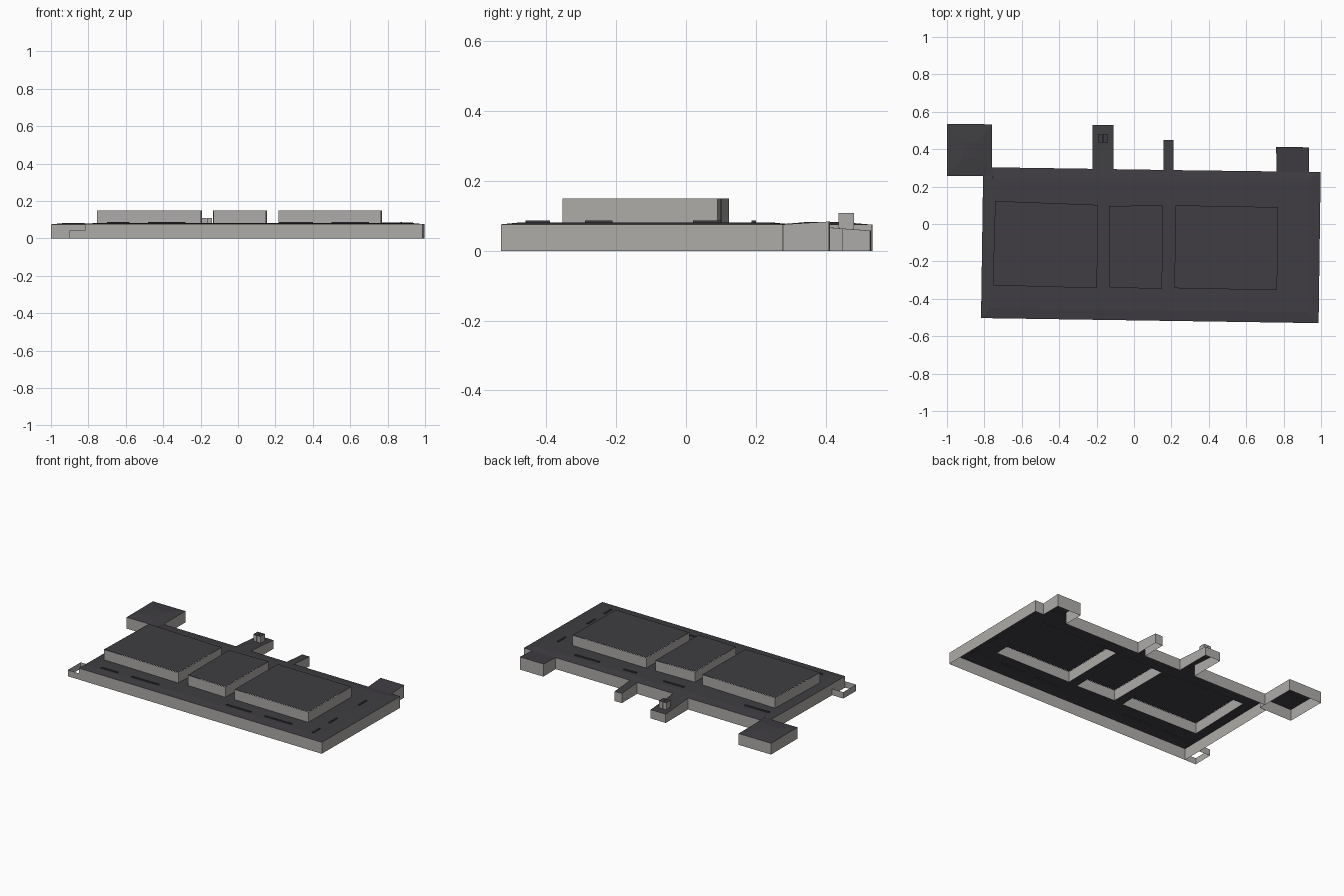
import bpy, bmesh

if "Cube" in bpy.data.objects:
    bpy.data.objects.remove(bpy.data.objects["Cube"])


def material(name, rgb):
    m = bpy.data.materials.new(name)
    m.diffuse_color = (*rgb, 1)
    m.use_nodes = True
    m.node_tree.nodes["Principled BSDF"].inputs["Base Color"].default_value = m.diffuse_color
    return m


WALL = material("pale grey wall", (0.42, 0.41, 0.395))
ROOF = material("charcoal roof", (0.05, 0.047, 0.054))


def finish(name, bm, mat):
    me = bpy.data.meshes.new(name)
    bm.to_mesh(me)
    bm.free()
    me.materials.append(mat)
    ob = bpy.data.objects.new(name, me)
    bpy.context.collection.objects.link(ob)
    return ob


def walls(name, pts, z0, ztop):
    """Open-bottomed ring of single-sheet walls; ztop(x, y) gives the top height."""
    bm = bmesh.new()
    lo = [bm.verts.new((x, y, z0)) for x, y in pts]
    hi = [bm.verts.new((x, y, ztop(x, y))) for x, y in pts]
    n = len(pts)
    for i in range(n):
        j = (i + 1) % n
        bm.faces.new((lo[i], lo[j], hi[j], hi[i]))
    return finish(name, bm, WALL)


def roof(name, loops, heights):
    """Fill the first loop, with inner loops as ridges or openings, then lift it."""
    bm = bmesh.new()
    zs = []
    for pts, h in zip(loops, heights):
        vs = [bm.verts.new((x, y, 0)) for x, y in pts]
        zs += [(v, h(v.co.x, v.co.y)) for v in vs]
        for i in range(len(vs)):
            bm.edges.new((vs[i - 1], vs[i]))
    bmesh.ops.triangle_fill(bm, edges=bm.edges[:], use_beauty=True, normal=(0, 0, 1))
    for v, z in zs:
        v.co.z = z
    bmesh.ops.recalc_face_normals(bm, faces=bm.faces[:])
    if sum(f.normal.z for f in bm.faces) < 0:
        bmesh.ops.reverse_faces(bm, faces=bm.faces[:])
    return finish(name, bm, ROOF)


def flat(z):
    return lambda x, y: z


def eave(x, y):
    """Eave height: the rear wings step or slope away from the main roof."""
    if y > 0.5:
        return 0.058
    if y > 0.42:
        return 0.064
    if y > 0.35:
        return 0.084
    return 0.076


# Main hall outline with its three rear wings
outline = [(-0.818, -0.503), (0.987, -0.53), (0.998, 0.278), (0.935, 0.279),
           (0.935, 0.41), (0.76, 0.412), (0.762, 0.281), (0.21, 0.288),
           (0.21, 0.45), (0.157, 0.45), (0.157, 0.289), (-0.11, 0.293),
           (-0.11, 0.528), (-0.222, 0.53), (-0.222, 0.295), (-0.76, 0.303),
           (-0.76, 0.257), (-0.807, 0.257)]
# Raised rooftop halls
halls = {
    "left_hall": [(-0.755, -0.328), (-0.198, -0.343), (-0.192, 0.102), (-0.742, 0.123)],
    "middle_hall": [(-0.132, -0.338), (0.15, -0.348), (0.155, 0.1), (-0.133, 0.096)],
    "right_hall": [(0.216, -0.343), (0.765, -0.354), (0.77, 0.09), (0.222, 0.1)],
}
DECK = 0.082

# Main walls, and main roof whose edge slopes up to a flat deck cut by the halls
walls("main_walls", outline, 0, eave)
deck_ring = [(-0.77, -0.45), (0.92, -0.47), (0.93, 0.23), (-0.75, 0.24)]


def build_main_roof():
    roof("main_roof_edge", [outline, deck_ring], [eave, flat(DECK)])
    deck = [deck_ring] + list(halls.values())
    roof("main_roof_deck", deck, [flat(DECK)] * 4)


def ring_only(bm_ob, loops):
    """Remove any faces that were filled across the given openings."""
    bm = bmesh.new()
    bm.from_mesh(bm_ob.data)
    bad = []
    for f in bm.faces:
        c = f.calc_center_median()
        for pts in loops:
            if all((b[0] - a[0]) * (c.y - a[1]) - (b[1] - a[1]) * (c.x - a[0]) > 0
                   for a, b in zip(pts, pts[1:] + pts[:1])):
                bad.append(f)
                break
    bmesh.ops.delete(bm, geom=bad, context='FACES')
    bm.to_mesh(bm_ob.data)
    bm.free()


build_main_roof()
ring_only(bpy.data.objects["main_roof_edge"], [deck_ring])
ring_only(bpy.data.objects["main_roof_deck"], list(halls.values()))

for name, pts in halls.items():
    walls(name + "_walls", pts, DECK - 0.002, flat(0.15))
    roof(name + "_roof", [pts], [flat(0.151)])

# Detached corner block with a very shallow peaked roof
block = [(-1.0, 0.257), (-0.807, 0.257), (-0.76, 0.257), (-0.76, 0.303),
         (-0.76, 0.533), (-1.0, 0.535)]
walls("corner_block_walls", block, 0, flat(0.075))
peak = [(-0.92, 0.35), (-0.84, 0.35), (-0.84, 0.44), (-0.92, 0.44)]
roof("corner_block_roof_slope", [block, peak], [flat(0.075), flat(0.083)])
ring_only(bpy.data.objects["corner_block_roof_slope"], [peak])
roof("corner_block_roof_top", [peak], [flat(0.083)])

# Low roofless yard wall at the front left corner
yard = [(-0.9, -0.502), (-0.818, -0.503), (-0.816, -0.37), (-0.898, -0.369)]
walls("yard_wall", yard, 0, flat(0.042))

# Two small vents on the middle wing
for i, x in enumerate((-0.181, -0.152)):
    sq = [(x - 0.0125, 0.437), (x + 0.0125, 0.437), (x + 0.0125, 0.482), (x - 0.0125, 0.482)]
    walls(f"vent_{i}_walls", sq, 0.06, flat(0.108))
    roof(f"vent_{i}_cap", [sq], [flat(0.109)])


# Thin seam strips around the deck
def strip(name, x0, x1, y0, y1):
    bm = bmesh.new()
    bmesh.ops.create_cube(bm, size=1)
    for v in bm.verts:
        v.co = ((x0 + x1) / 2 + v.co.x * (x1 - x0),
                (y0 + y1) / 2 + v.co.y * (y1 - y0), DECK + 0.002 + v.co.z * 0.006)
    finish(name, bm, ROOF)


for i, (a, b) in enumerate([(-0.75, -0.57), (-0.12, 0.03), (0.23, 0.32), (0.5, 0.68)]):
    strip(f"rear_seam_{i}", a, b, 0.188, 0.2)
for i, (a, b) in enumerate([(-0.7, -0.58), (-0.48, -0.28), (0.22, 0.4), (0.5, 0.7)]):
    strip(f"front_seam_{i}", a, b, -0.438, -0.427)
for i, (a, b) in enumerate([(-0.46, -0.39), (-0.29, -0.21), (0.02, 0.1)]):
    strip(f"side_seam_{i}", 0.868, 0.878, a, b)
